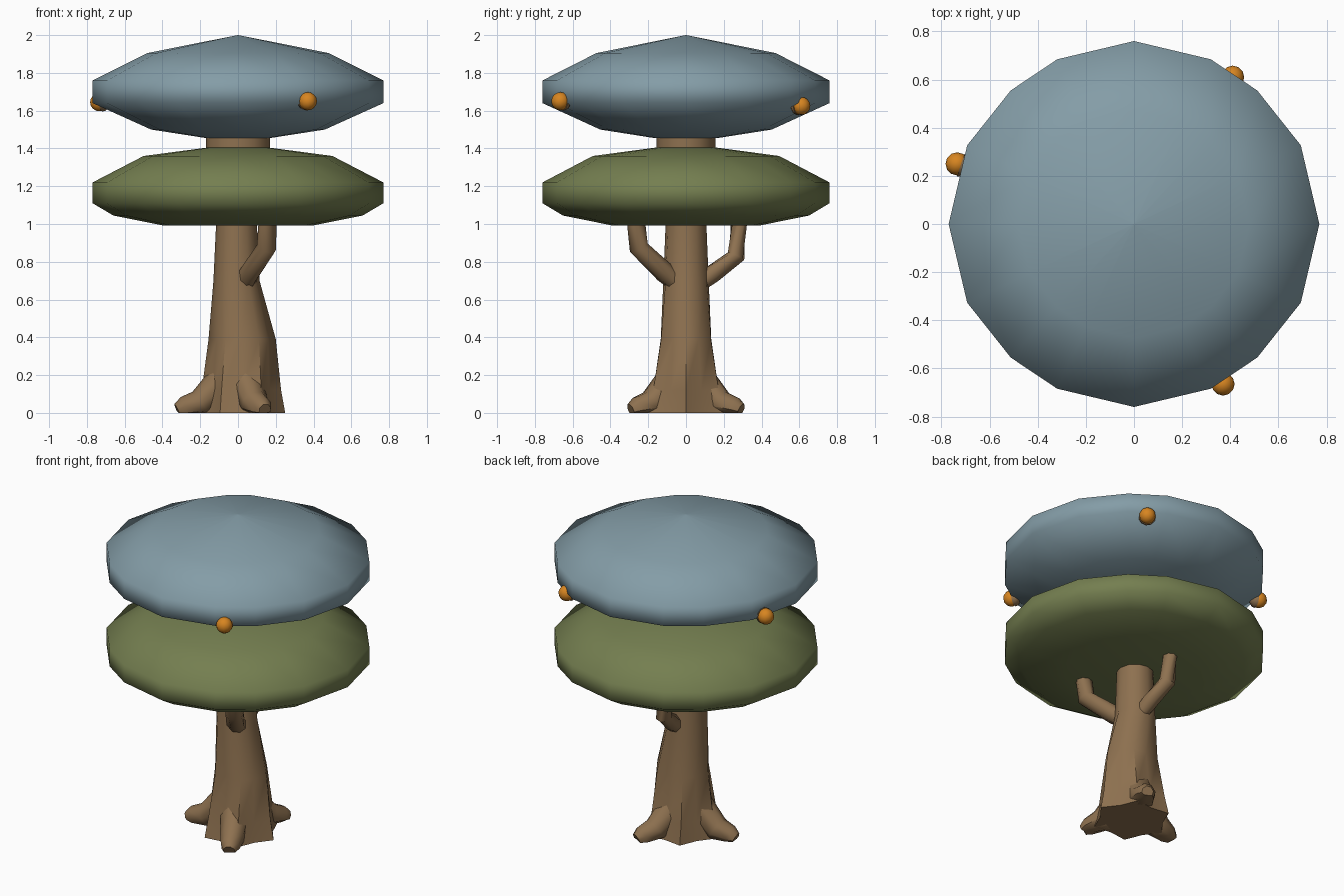
import bpy, bmesh, math
from mathutils import Vector

cube = bpy.data.objects.get("Cube")
if cube:
    bpy.data.objects.remove(cube, do_unlink=True)


def material(name, rgb):
    m = bpy.data.materials.new(name)
    m.use_nodes = True
    m.diffuse_color = (*rgb, 1)
    m.node_tree.nodes["Principled BSDF"].inputs["Base Color"].default_value = (*rgb, 1)
    return m


BLUE = material("blue_grey_leaves", (0.23, 0.335, 0.385))
GREEN = material("olive_leaves", (0.175, 0.21, 0.08))
BARK = material("bark", (0.27, 0.165, 0.08))
FRUIT = material("orange_fruit", (0.68, 0.235, 0.015))


def finish(name, bm, mat, angle=50):
    bmesh.ops.recalc_face_normals(bm, faces=bm.faces)
    mesh = bpy.data.meshes.new(name)
    bm.to_mesh(mesh)
    bm.free()
    mesh.materials.append(mat)
    ob = bpy.data.objects.new(name, mesh)
    bpy.context.collection.objects.link(ob)
    bpy.ops.object.select_all(action='DESELECT')
    ob.select_set(True)
    bpy.context.view_layer.objects.active = ob
    bpy.ops.object.shade_smooth_by_angle(angle=math.radians(angle))
    return ob


def loft(name, rings, mat, angle=50):
    """Skin a list of equal-sized point rings and cap both ends."""
    bm = bmesh.new()
    loops = [[bm.verts.new(p) for p in ring] for ring in rings]
    n = len(loops[0])
    for a, b in zip(loops, loops[1:]):
        for i in range(n):
            j = (i + 1) % n
            bm.faces.new((a[i], a[j], b[j], b[i]))
    bm.faces.new(loops[0])
    bm.faces.new(loops[-1])
    bmesh.ops.remove_doubles(bm, verts=bm.verts, dist=0.0005)
    return finish(name, bm, mat, angle)


def tube(name, path, radii, mat, sides=8):
    """Tapered limb along a path, kept above the ground."""
    pts = [Vector(p) for p in path]
    rings = []
    for k, p in enumerate(pts):
        d = (pts[min(k + 1, len(pts) - 1)] - pts[max(k - 1, 0)]).normalized()
        u = d.cross(Vector((0.3, 0.1, 1))).normalized()
        v = d.cross(u)
        ring = []
        for i in range(sides):
            t = math.tau * i / sides
            q = p + radii[k] * (u * math.cos(t) + v * math.sin(t))
            q.z = max(q.z, 0)
            ring.append(q)
        rings.append(ring)
    return loft(name, rings, mat)


# Canopies: a sixteen-cornered outline scaled along a lens profile
quarter = [(1, 0), (0.9, 0.43), (0.665, 0.73), (0.415, 0.9)]
outline = []
for turn in range(4):
    corners = quarter if turn % 2 == 0 else [(0, 1)] + [(x, y) for x, y in reversed(quarter[1:])]
    sx, sy = [(1, 1), (-1, 1), (-1, -1), (1, -1)][turn]
    outline += [(sx * x, sy * y) for x, y in corners]


def canopy(name, profile, mat):
    rings = [[(r * x, 0.987 * r * y, z) for x, y in outline] for r, z in profile]
    return loft(name, rings, mat, 80)


canopy("upper_canopy", [(0.002, 2.0), (0.48, 1.905), (0.77, 1.76), (0.77, 1.64),
                        (0.46, 1.5), (0.17, 1.455), (0.01, 1.455)], BLUE)
canopy("lower_canopy", [(0.01, 1.41), (0.16, 1.405), (0.5, 1.36), (0.77, 1.22),
                        (0.77, 1.11), (0.66, 1.045), (0.4, 0.993), (0.01, 0.993)], GREEN)

# Trunk: fluted towards the base; columns are height, centre x, half widths, flute
trunk_rings = []
for z, cx, rx, ry, flute in [(0, 0.02, 0.23, 0.23, 0.1), (0.12, 0.018, 0.21, 0.2, 0.09),
                             (0.39, 0.022, 0.178, 0.152, 0.06), (0.7, -0.008, 0.122, 0.125, 0.02),
                             (1.0, -0.008, 0.108, 0.108, 0), (1.1, -0.008, 0.105, 0.105, 0)]:
    ring = []
    for i in range(12):
        t = math.tau * i / 12
        f = 1 if i % 2 == 0 else 1 - 2 * flute
        ring.append((cx + rx * f * math.cos(t), ry * f * math.sin(t), z))
    trunk_rings.append(ring)
loft("trunk", trunk_rings, BARK, 60)

# Trunk section showing between the canopies
loft("upper_trunk", [[(r * math.cos(math.tau * i / 12), 0.92 * r * math.sin(math.tau * i / 12), z)
                      for i in range(12)] for r, z in [(0.17, 1.36), (0.17, 1.5)]], BARK)

# Roots
for name, degrees in [("front_root", -64), ("right_root", 187), ("back_root", 64)]:
    c, s = math.cos(math.radians(degrees)), math.sin(math.radians(degrees))
    tube(name, [(d * c, d * s, z) for d, z in [(0.08, 0.17), (0.2, 0.05), (0.29, 0.03), (0.325, 0.015)]],
         [0.09, 0.075, 0.056, 0.035], BARK)

# Branches
tube("front_branch", [(0.04, -0.05, 0.69), (0.06, -0.11, 0.74), (0.15, -0.25, 0.875), (0.16, -0.27, 1.06)],
     [0.05, 0.055, 0.052, 0.048], BARK)
tube("back_branch", [(0.01, 0.08, 0.69), (0.0, 0.14, 0.735), (-0.03, 0.265, 0.83), (-0.04, 0.285, 1.06)],
     [0.045, 0.05, 0.048, 0.045], BARK)

# Fruits with small bark caps on the canopy rim
for name, p in [("front_fruit", (0.37, -0.665, 1.65)), ("right_fruit", (-0.735, 0.25, 1.645)),
                ("back_fruit", (0.41, 0.61, 1.625))]:
    centre = Vector(p)
    bm = bmesh.new()
    bmesh.ops.create_uvsphere(bm, u_segments=12, v_segments=8, radius=0.048)
    bmesh.ops.translate(bm, verts=bm.verts, vec=centre)
    finish(name, bm, FRUIT, 60)
    inward = Vector((-p[0], -p[1], 0)).normalized()
    tube(name + "_cap", [centre + inward * k for k in (0.016, 0.034, 0.06)],
         [0.05, 0.046, 0.015], BARK, 10)
